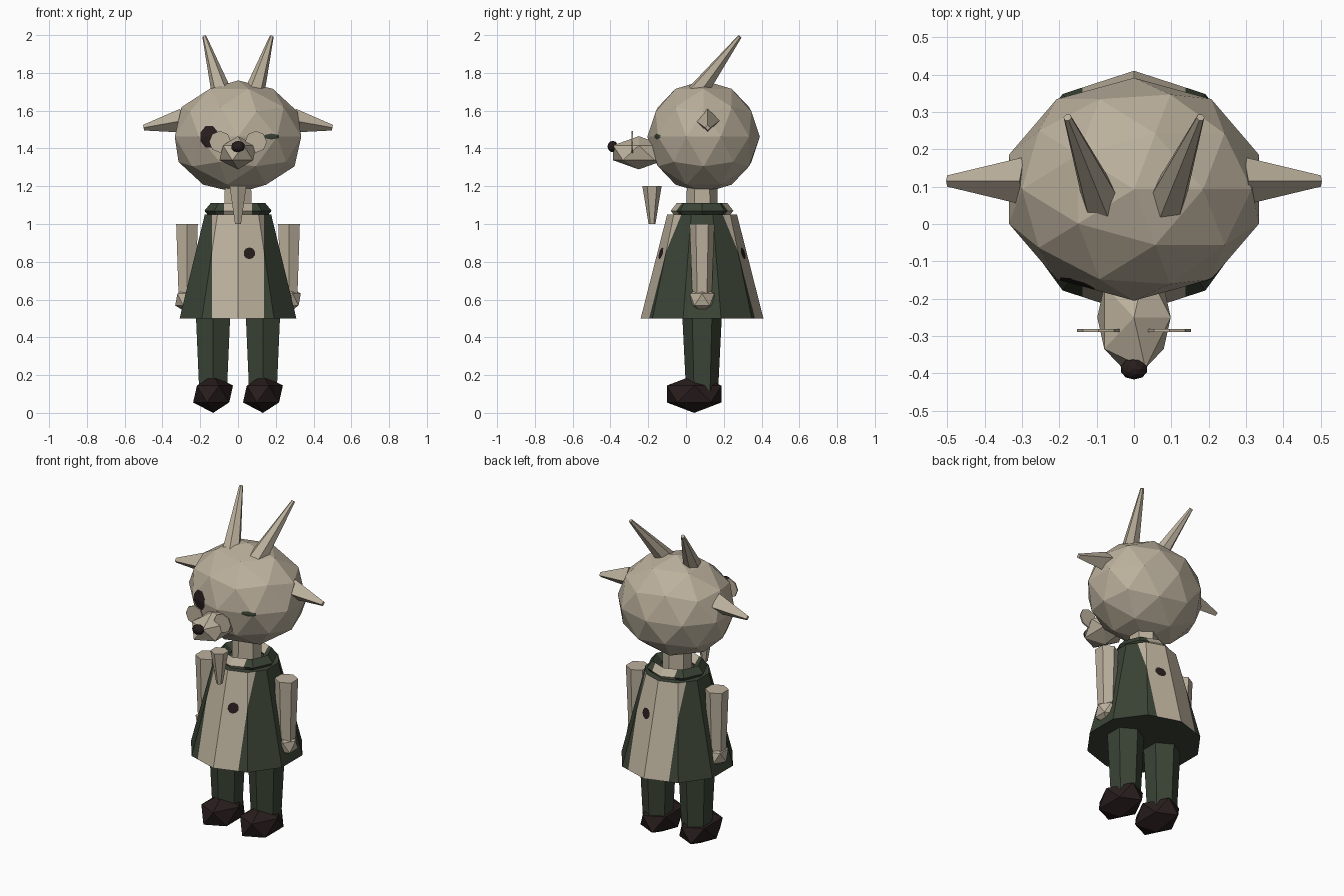
import bpy, bmesh, math
from mathutils import Vector, Matrix

if "Cube" in bpy.data.objects:
    bpy.data.objects.remove(bpy.data.objects["Cube"])

MID = 0.085  # y of the body axis


def material(name, rgb):
    m = bpy.data.materials.new(name)
    m.diffuse_color = (*rgb, 1)
    m.use_nodes = True
    m.node_tree.nodes["Principled BSDF"].inputs["Base Color"].default_value = m.diffuse_color
    return m


BEIGE = material("warm_beige", (0.50, 0.435, 0.335))
GREEN = material("dark_green", (0.043, 0.057, 0.036))
BROWN = material("dark_brown", (0.021, 0.012, 0.012))


def finish(bm, name, mats):
    bmesh.ops.recalc_face_normals(bm, faces=bm.faces[:])
    me = bpy.data.meshes.new(name)
    bm.to_mesh(me)
    bm.free()
    for m in mats:
        me.materials.append(m)
    ob = bpy.data.objects.new(name, me)
    bpy.context.collection.objects.link(ob)
    return ob


def cone_mesh(a, b, r1, r2, sides):
    """Tapered prism from point a (radius r1) to point b (radius r2)."""
    a, b = Vector(a), Vector(b)
    d = b - a
    rot = Matrix() if abs(d.x) + abs(d.y) < 1e-6 else d.to_track_quat('Z', 'Y').to_matrix().to_4x4()
    if d.z < 0 and abs(d.x) + abs(d.y) < 1e-6:
        rot = Matrix.Rotation(math.pi, 4, 'X')
    bm = bmesh.new()
    bmesh.ops.create_cone(bm, cap_ends=True, segments=sides, radius1=r1, radius2=r2, depth=d.length,
                          matrix=Matrix.Translation((a + b) / 2) @ rot)
    return bm


def ball_mesh(c, r, sub):
    bm = bmesh.new()
    bmesh.ops.create_icosphere(bm, subdivisions=sub, radius=1,
                               matrix=Matrix.Translation(c) @ Matrix.Diagonal((*r, 1)))
    return bm


def cone(name, a, b, r1, r2, sides, mat):
    return finish(cone_mesh(a, b, r1, r2, sides), name, [mat])


def ball(name, c, r, sub, mat):
    return finish(ball_mesh(c, r, sub), name, [mat])


def cut_patch(bm, x, z, rx, rz, sides, index, front=True):
    """Cut a polygon, projected along y, into the mesh and colour it."""
    pts = [Vector((x + rx * math.cos(t), 0, z + rz * math.sin(t)))
           for t in (math.tau * (i + 0.5) / sides for i in range(sides))]
    planes = []

    def inside():
        return [f for f in bm.faces
                if (f.calc_center_median().y < MID) == front and abs(f.normal.z) < 0.98
                and all((f.calc_center_median() - p).dot(n) < 0 for p, n in planes)]

    for p, q in zip(pts, pts[1:] + pts[:1]):
        n = Vector((q.z - p.z, 0, p.x - q.x)).normalized()
        faces = inside()
        geom = faces + list({e for f in faces for e in f.edges}) + list({v for f in faces for v in f.verts})
        bmesh.ops.bisect_plane(bm, geom=geom, plane_co=p, plane_no=n)
        bm.normal_update()
        planes.append((p, n))
    for f in inside():
        f.material_index = index


def centre_panel(bm, w):
    """Colour the strip |x| < w on upright faces, front and back."""
    for s in (-w, w):
        bmesh.ops.bisect_plane(bm, geom=bm.verts[:] + bm.edges[:] + bm.faces[:],
                               plane_co=(s, 0, 0), plane_no=(1, 0, 0))
    bm.normal_update()
    for f in bm.faces:
        if abs(f.calc_center_median().x) < w and abs(f.normal.z) < 0.98:
            f.material_index = 1


# Cloak with pale centre panels and a round button front and back
bm = cone_mesh((0, MID, 0.5), (0, MID, 1.05), 0.325, 0.185, 10)
centre_panel(bm, 0.138)
for front in (True, False):
    cut_patch(bm, 0.06, 0.845, 0.031, 0.031, 10, 2, front)
finish(bm, "cloak", [GREEN, BEIGE, BROWN])

# Collar ring: a diamond section turned round the neck
bm = bmesh.new()
section = [(0.178, 1.07), (0.145, 1.11), (0.10, 1.075), (0.145, 1.03)]
N = 8
rings = [[bm.verts.new((r * math.sin(math.tau * i / N), MID - 0.93 * r * math.cos(math.tau * i / N), z))
          for r, z in section] for i in range(N)]
for i in range(N):
    for j in range(4):
        k, l = (i + 1) % N, (j + 1) % 4
        bm.faces.new((rings[i][j], rings[k][j], rings[k][l], rings[i][l]))
centre_panel(bm, 0.075)
finish(bm, "collar", [GREEN, BEIGE])

# Neck and beard
cone("neck", (0, MID, 1.0), (0, MID, 1.22), 0.085, 0.08, 6, BEIGE)
cone("beard", (0, -0.18, 1.0), (0, -0.18, 1.2), 0.018, 0.051, 6, BEIGE)

# Head with one open eye and one winking eye
bm = ball_mesh((0, 0.093, 1.462), (0.352, 0.298, 0.298), 2)
bm.normal_update()
cut_patch(bm, -0.152, 1.462, 0.05, 0.062, 8, 1)
cut_patch(bm, 0.178, 1.463, 0.045, 0.016, 6, 2)
finish(bm, "head", [BEIGE, BROWN, GREEN])

# Snout and nose
ball("snout", (0, -0.25, 1.377), (0.11, 0.16, 0.088), 1, BEIGE)
ball("nose", (0, -0.388, 1.41), (0.037, 0.028, 0.03), 2, BROWN)

# Paired parts
for s, side in ((-1, "left"), (1, "right")):
    cone(side + "_horn", (s * 0.085, 0.055, 1.69), (s * 0.178, 0.285, 1.992), 0.055, 0.011, 6, BEIGE)
    cone(side + "_ear", (s * 0.295, 0.115, 1.547), (s * 0.5, 0.115, 1.51), 0.064, 0.015, 4, BEIGE)
    cone(side + "_lens", (s * 0.095, -0.289, 1.435), (s * 0.095, -0.281, 1.435), 0.058, 0.058, 8, BEIGE)
    cone(side + "_arm", (s * 0.27, MID, 0.58), (s * 0.27, MID, 1.0), 0.05, 0.066, 6, BEIGE)
    ball(side + "_hand", (s * 0.27, MID, 0.6), (0.07, 0.076, 0.07), 1, BEIGE)
    cone(side + "_leg", (s * 0.132, MID, 0.1), (s * 0.132, MID, 0.56), 0.084, 0.107, 6, GREEN)
    ball(side + "_foot", (s * 0.132, 0.043, 0.1), (0.118, 0.17, 0.1), 1, BROWN)
